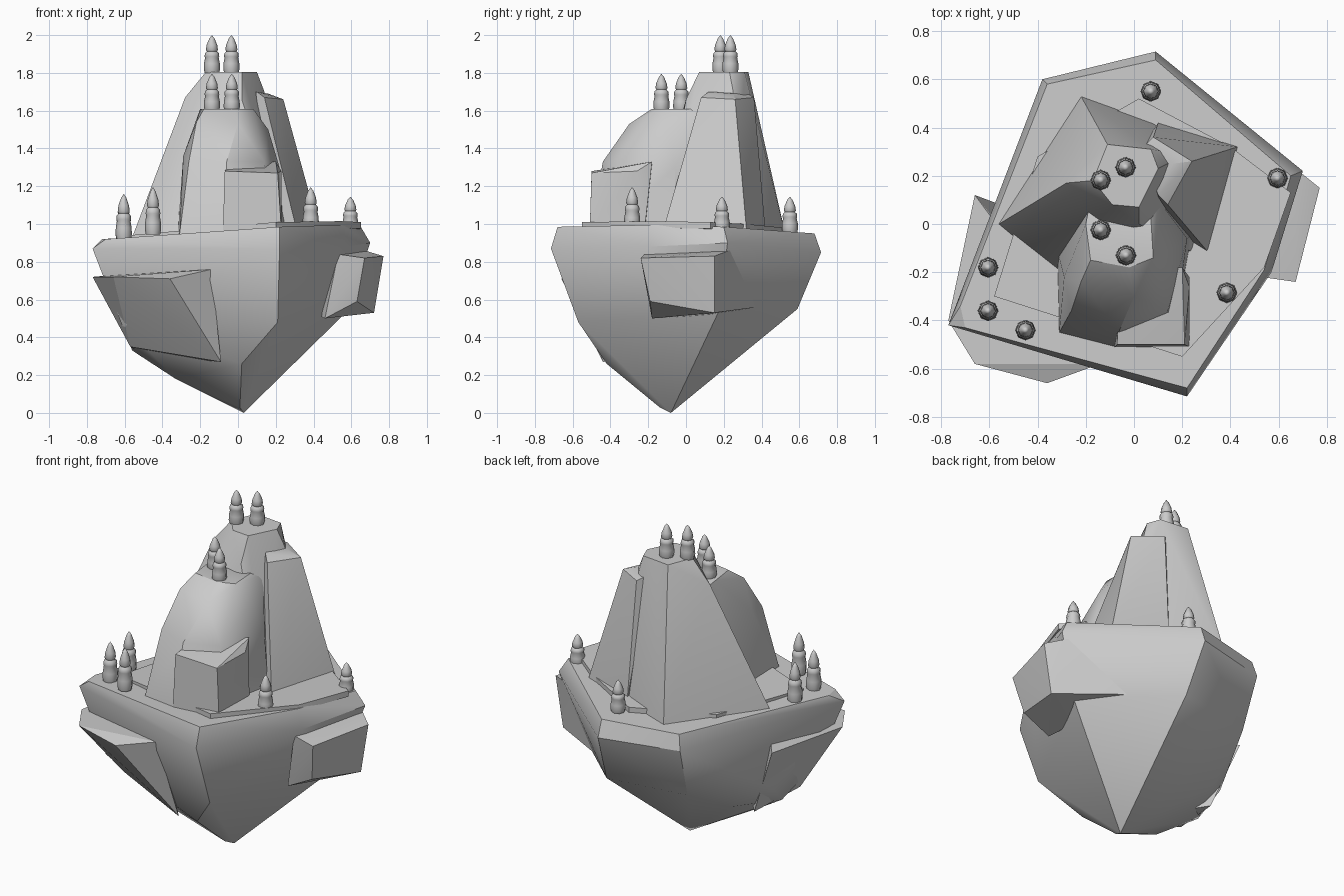
import bpy, bmesh, math


def finish(bm, name, angle):
    bmesh.ops.recalc_face_normals(bm, faces=bm.faces)
    me = bpy.data.meshes.new(name)
    bm.to_mesh(me)
    bm.free()
    ob = bpy.data.objects.new(name, me)
    bpy.context.collection.objects.link(ob)
    bpy.ops.object.select_all(action='DESELECT')
    ob.select_set(True)
    bpy.context.view_layer.objects.active = ob
    bpy.ops.object.shade_smooth_by_angle(angle=math.radians(angle))
    return ob


def rock(name, pts, angle=28):
    """Faceted rock: convex hull of a few corner points."""
    bm = bmesh.new()
    for p in pts:
        bm.verts.new(p)
    r = bmesh.ops.convex_hull(bm, input=bm.verts)
    junk = {v for v in r["geom_interior"] + r["geom_unused"]
            if isinstance(v, bmesh.types.BMVert)}
    bmesh.ops.delete(bm, geom=list(junk), context='VERTS')
    bmesh.ops.dissolve_limit(bm, angle_limit=math.radians(3),
                             verts=bm.verts, edges=bm.edges)
    return finish(bm, name, angle)


# Floating island body: rim, widest ring, lower ring, tip
rock("island_base", [
    (-.70, -.43, .92), (-.36, .58, .94), (.09, .68, .95), (.65, .20, .985),
    (.54, -.19, .995), (.22, -.68, .985), (-.72, -.34, .92),
    (-.77, -.42, .87), (-.38, .60, .85), (.09, .715, .85), (.70, .22, .90),
    (.57, -.20, .88), (.22, -.715, .87),
    (-.62, -.38, .48), (-.60, .02, .46), (-.36, .50, .54), (.12, .59, .55),
    (.57, .17, .53), (.21, -.57, .48),
    (-.56, -.12, .33), (-.42, .17, .36), (-.33, -.20, .18), (.02, -.42, .26),
    (.03, -.08, 0), (.01, -.14, .03)], 32)

# Thin grass shelf on top
shelf = [(.65, .13, 1.01), (.54, -.18, 1.015), (.2, -.55, 1.01),
         (-.58, -.30, .94), (-.40, .28, .955), (.02, .52, .98), (.40, .32, 1.0)]
rock("top_shelf", shelf + [(x, y, z - .035) for x, y, z in shelf])

# Side boulders
rock("left_boulder", [
    (-.66, .12, .73), (-.77, -.40, .72), (-.66, -.58, .72), (-.36, -.66, .71),
    (-.14, -.58, .76), (-.09, -.44, .27), (-.57, -.28, .35), (-.50, .06, .31),
    (-.40, -.20, .72)], 20)
rock("right_boulder", [
    (.77, .15, .83), (.67, -.24, .82), (.53, -.22, .84), (.56, .15, .86),
    (.67, .23, .86), (.35, .41, .85), (.35, .38, .56),
    (.72, .15, .53), (.63, -.19, .59), (.46, -.18, .50), (.50, .12, .52)], 20)

# Main peak
rock("main_peak", [
    (-.17, .18, 1.805), (-.11, .33, 1.805), (.07, .31, 1.805),
    (.10, .23, 1.805), (.02, .07, 1.805), (-.09, .08, 1.805),
    (-.28, .17, 1.67), (-.13, .36, 1.68), (.14, .25, 1.70), (.02, 0, 1.66),
    (-.56, 0, .93), (-.22, .53, .93), (.08, .42, .95), (.34, .26, .95),
    (.25, -.12, .95), (-.32, -.20, .93)])

# Slab leaning on the right of the peak
rock("peak_slab", [
    (.14, .08, 1.67), (.24, .26, 1.66), (.08, .36, 1.67), (.03, .31, 1.70),
    (.10, .12, 1.70), (.16, .25, 1.69),
    (.31, -.12, .97), (.43, .32, .97), (.10, .42, .97), (.12, 0, .97)], 20)

# Front hill
rock("front_hill", [
    (-.20, 0, 1.61), (.07, .02, 1.61), (.08, -.14, 1.61), (-.02, -.18, 1.61),
    (-.18, -.15, 1.61),
    (-.22, -.24, 1.54), (0, -.30, 1.53), (.16, -.10, 1.50),
    (-.29, -.22, 1.36), (-.26, -.36, 1.33), (-.06, -.44, 1.33),
    (.14, -.36, 1.33), (.22, -.06, 1.30), (-.18, .10, 1.58), (.10, .10, 1.58),
    (-.31, -.45, .94), (-.08, -.51, .95), (.17, -.43, .95), (.24, -.05, .95),
    (-.32, -.10, .94)], 30)

# Square boulder at the foot of the hill
rock("front_block", [
    (-.07, -.50, 1.28), (.21, -.50, 1.27), (.23, -.26, 1.28),
    (.20, -.18, 1.33), (-.06, -.20, 1.32),
    (-.08, -.51, .96), (.23, -.51, .96), (.23, -.22, .96), (-.08, -.20, .96)], 20)

# Pine trees: turned profile with three tiers
TREE = [(.038, 0), (.043, .10), (.042, .25), (.036, .40), (.039, .44),
        (.037, .52), (.027, .57), (.032, .61), (.028, .74), (.014, .91)]


def tree(i, x, y, z, h, sides=8):
    bm = bmesh.new()
    rings = []
    for r, t in TREE:
        rings.append([bm.verts.new((x + r * math.cos(math.tau * k / sides),
                                    y + r * math.sin(math.tau * k / sides),
                                    z + t * h)) for k in range(sides)])
    tip = bm.verts.new((x, y, z + h))
    for a, b in zip(rings, rings[1:]):
        for k in range(sides):
            n = (k + 1) % sides
            bm.faces.new((a[k], a[n], b[n], b[k]))
    for k in range(sides):
        bm.faces.new((rings[-1][k], rings[-1][(k + 1) % sides], tip))
    bm.faces.new(rings[0][::-1])
    finish(bm, f"tree_{i}", 50)


for i, t in enumerate([
        (-.605, -.18, .915, .24), (-.605, -.36, .92, .24),
        (-.45, -.44, .945, .25), (.385, -.285, .98, .215),
        (.595, .19, .965, .18), (.07, .55, .955, .19),
        (-.035, .235, 1.80, .20), (-.138, .182, 1.80, .20),
        (-.138, -.025, 1.60, .195), (-.033, -.13, 1.60, .195)]):
    tree(i, *t)
